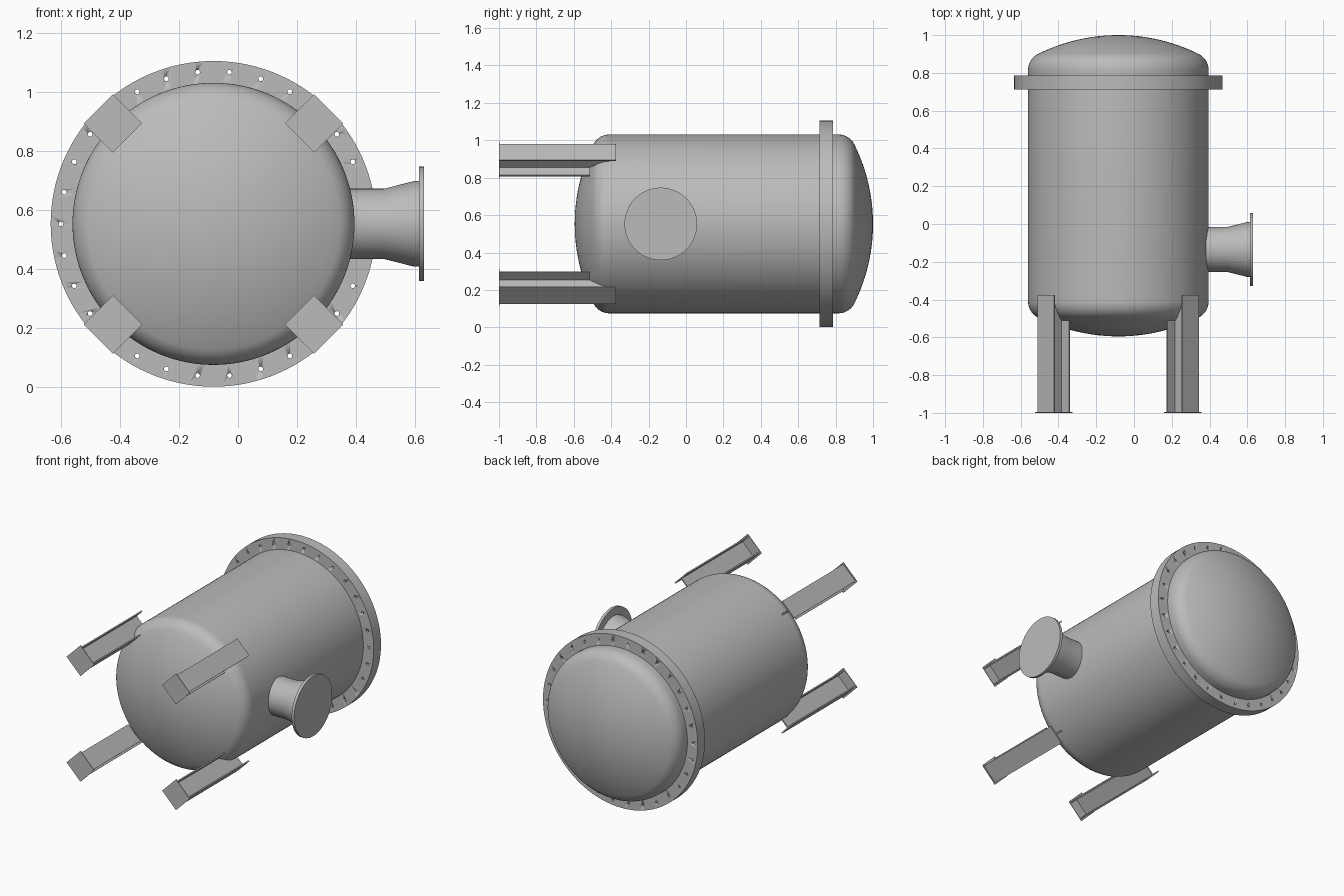
import bpy, bmesh
from math import sin, cos, pi, radians, asin, sqrt
from mathutils import Matrix, Vector

if "Cube" in bpy.data.objects:
    bpy.data.objects.remove(bpy.data.objects["Cube"])

CX, CZ = -0.083, 0.553      # vessel axis, running along y
R = 0.478                   # shell radius
FRONT, BACK = -0.595, 1.0   # tips of the dished heads

steel = bpy.data.materials.new("grey steel")
steel.use_nodes = True
GREY = (0.5, 0.5, 0.5, 1)
steel.diffuse_color = GREY
steel.node_tree.nodes["Principled BSDF"].inputs["Base Color"].default_value = GREY


def finish(name, bm, matrix=Matrix()):
    bmesh.ops.remove_doubles(bm, verts=bm.verts, dist=1e-5)
    bmesh.ops.recalc_face_normals(bm, faces=bm.faces)
    mesh = bpy.data.meshes.new(name)
    bm.to_mesh(mesh)
    bm.free()
    mesh.transform(matrix)
    mesh.materials.append(steel)
    ob = bpy.data.objects.new(name, mesh)
    bpy.context.collection.objects.link(ob)
    bpy.ops.object.select_all(action='DESELECT')
    ob.select_set(True)
    bpy.context.view_layer.objects.active = ob
    bpy.ops.object.shade_smooth_by_angle(angle=radians(30))
    return ob


def lathe(name, profile, matrix, steps=96):
    """Revolve (radius, height) points around local z."""
    bm = bmesh.new()
    vs = [bm.verts.new((r, 0, h)) for r, h in profile]
    es = [bm.edges.new(p) for p in zip(vs, vs[1:])]
    bmesh.ops.spin(bm, geom=vs + es, cent=(0, 0, 0), axis=(0, 0, 1),
                   angle=2 * pi, steps=steps, use_merge=False)
    return finish(name, bm, matrix)


def prism(bm, points, depth_axis, a, b):
    """Extrude a 2D outline from a to b along one axis."""
    def at(p, d):
        q = list(p)
        q.insert(depth_axis, d)
        return bm.verts.new(q)
    face = bm.faces.new([at(p, a) for p in points])
    ext = bmesh.ops.extrude_face_region(bm, geom=[face])["geom"]
    move = Vector((0, 0, 0))
    move[depth_axis] = b - a
    bmesh.ops.translate(bm, vec=move, verts=[v for v in ext if isinstance(v, bmesh.types.BMVert)])


def rect(u0, u1, v0, v1):
    return [(u0, v0), (u1, v0), (u1, v1), (u0, v1)]


# local z -> world y, placed on the vessel axis
along_y = Matrix.Translation((CX, 0, CZ)) @ Matrix.Rotation(-pi / 2, 4, 'X')

# Vessel: cylinder with torispherical heads
crown, knuckle = 2 * R, 0.2 * R
split = asin((R - knuckle) / (crown - knuckle))
depth = crown - sqrt((crown - knuckle) ** 2 - (R - knuckle) ** 2)
head = [(crown * sin(split * i / 12), crown * (1 - cos(split * i / 12))) for i in range(13)]
for i in range(1, 13):
    t = split + (pi / 2 - split) * i / 12
    head.append((R - knuckle + knuckle * sin(t), depth - knuckle * cos(t)))
profile = [(r, FRONT + d) for r, d in head] + [(r, BACK - d) for r, d in reversed(head)]
lathe("vessel_shell", profile, along_y, 128)

# Bolted ring flange near the back head
F0, F1, FR = 0.713, 0.787, 0.552
flange = lathe("ring_flange", [(R - 0.004, F0), (FR, F0), (FR, F1), (R - 0.004, F1), (R - 0.004, F0)],
               along_y, 120)
bm = bmesh.new()
for i in range(30):
    a = 2 * pi * i / 30
    bmesh.ops.create_cone(bm, cap_ends=True, segments=12, radius1=0.008, radius2=0.008, depth=0.2,
                          matrix=Matrix.Translation((0.517 * cos(a), 0.517 * sin(a), (F0 + F1) / 2)))
cutter = finish("bolt_hole_cutter", bm, along_y)
cutter.hide_render = True
bpy.context.view_layer.objects.active = flange
cut = flange.modifiers.new("bolt holes", 'BOOLEAN')
cut.operation, cut.solver, cut.object = 'DIFFERENCE', 'EXACT', cutter
bpy.ops.object.modifier_apply(modifier=cut.name)
bpy.data.objects.remove(cutter)

# Side nozzle with a flared neck and closed flange
along_x = Matrix.Translation((0, -0.135, CZ)) @ Matrix.Rotation(pi / 2, 4, 'Y')
lathe("side_nozzle", [(0, 0.34), (0.119, 0.34), (0.119, 0.495), (0.145, 0.597), (0.145, 0.614), (0, 0.614)],
      along_x, 64)
lathe("nozzle_flange", [(0, 0.613), (0.194, 0.613), (0.194, 0.631), (0, 0.631)], along_x, 64)

# Four beam legs: local x = outward, y = along the vessel, z = across
INNER, OUTER, HALF, T = 0.421, 0.543, 0.061, 0.008
FOOT, LOW, TOP = -1.0, -0.512, -0.375
sides = {"upper_left": 45, "upper_right": 135, "lower_right": 225, "lower_left": 315}
for side, angle in sides.items():
    place = Matrix.Translation((CX, 0, CZ)) @ Matrix.Rotation(-radians(angle), 4, 'Y')
    bm = bmesh.new()
    prism(bm, rect(OUTER - T, OUTER, FOOT, TOP), 2, -HALF, HALF)
    prism(bm, rect(INNER, INNER + T, FOOT, LOW), 2, -HALF, HALF)
    web = [(INNER, FOOT), (OUTER - T, FOOT), (OUTER - T, TOP), (R - 0.002, TOP),
           (R - 0.002, -0.43), (R - 0.02, -0.472), (INNER + T, LOW), (INNER, LOW)]
    prism(bm, web, 2, -T / 2, T / 2)
    finish(side + "_leg", bm, place)
    bm = bmesh.new()
    prism(bm, rect(0.412, 0.552, -0.07, 0.07), 1, FOOT, FOOT + 0.004)
    finish(side + "_foot_plate", bm, place)
